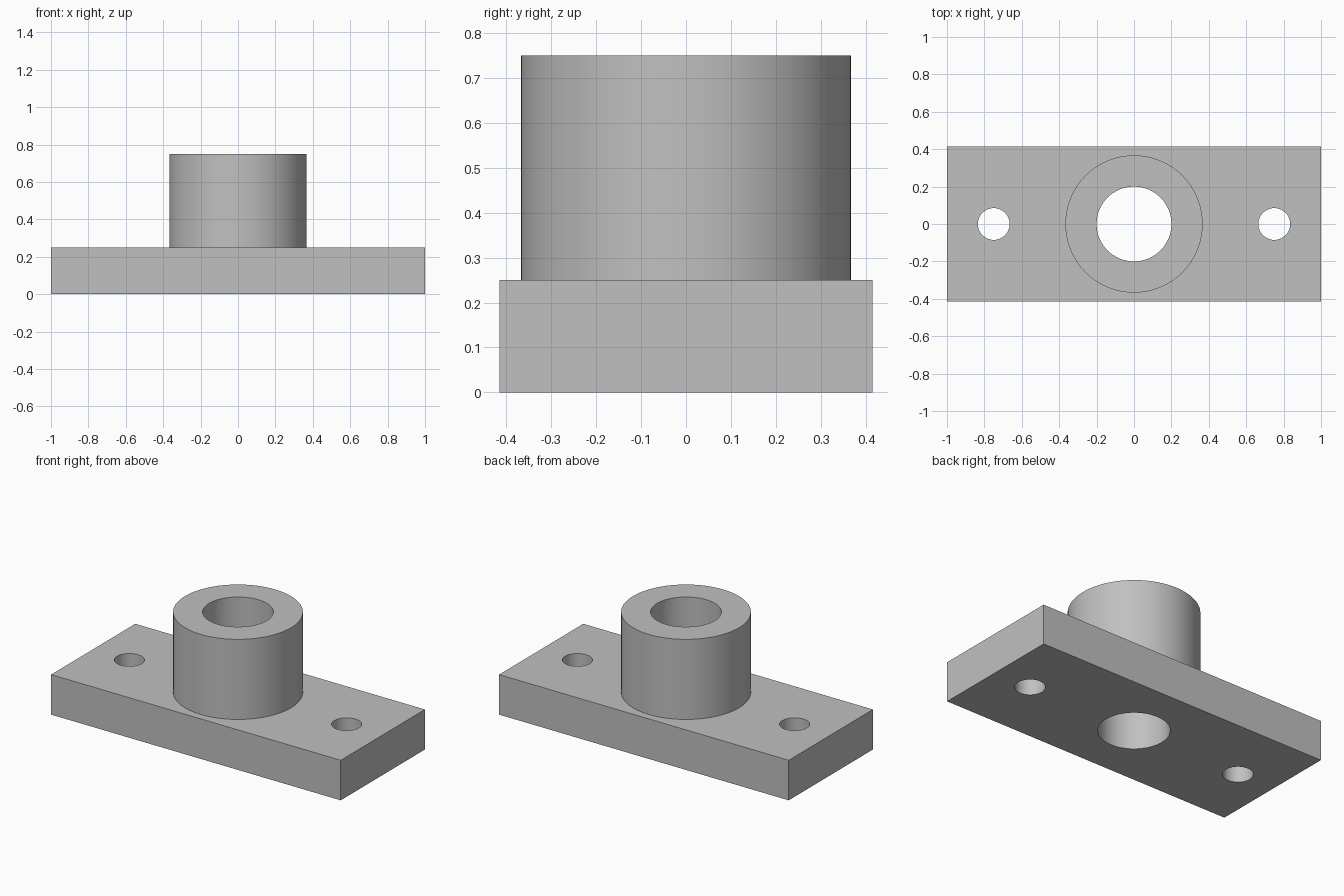
import bpy
import math

LENGTH, DEPTH, PLATE_H = 2.0, 0.83, 0.25
BOSS_R, BOSS_TOP = 0.367, 0.75
BORE_R, BOLT_R, BOLT_X = 0.2, 0.085, 0.75

default_cube = bpy.data.objects.get("Cube")
if default_cube:
    bpy.data.objects.remove(default_cube, do_unlink=True)

# Single grey finish
grey = bpy.data.materials.new("plain grey")
grey.use_nodes = True
colour = (0.53, 0.53, 0.53, 1)
grey.diffuse_color = colour
grey.node_tree.nodes["Principled BSDF"].inputs["Base Color"].default_value = colour


def cylinder(name, radius, x, z0, z1, sides=96):
    bpy.ops.mesh.primitive_cylinder_add(
        vertices=sides, radius=radius, depth=z1 - z0, location=(x, 0, (z0 + z1) / 2))
    obj = bpy.context.object
    obj.name = name
    obj.data.materials.append(grey)
    return obj


def combine(target, tool, operation):
    """Apply a boolean to the target and discard the tool."""
    mod = target.modifiers.new(tool.name, "BOOLEAN")
    mod.operation = operation
    mod.solver = "EXACT"
    mod.object = tool
    bpy.context.view_layer.objects.active = target
    bpy.ops.object.modifier_apply(modifier=mod.name)
    bpy.data.objects.remove(tool, do_unlink=True)


# Rectangular base plate
bpy.ops.mesh.primitive_cube_add(size=1, location=(0, 0, PLATE_H / 2))
flange = bpy.context.object
flange.name = "flanged_bushing"
flange.scale = (LENGTH, DEPTH, PLATE_H)
bpy.ops.object.transform_apply(location=True, rotation=False, scale=True)
flange.data.materials.append(grey)

# Central boss, rooted inside the plate
combine(flange, cylinder("boss", BOSS_R, 0, PLATE_H / 2, BOSS_TOP), "UNION")

# Through bore and the two bolt holes
combine(flange, cylinder("bore", BORE_R, 0, -0.1, BOSS_TOP + 0.1), "DIFFERENCE")
for side in (-1, 1):
    combine(flange, cylinder("bolt_hole", BOLT_R, side * BOLT_X, -0.1, PLATE_H + 0.1, 64),
            "DIFFERENCE")

# Smooth round walls, crisp rims
bpy.ops.object.select_all(action="DESELECT")
flange.select_set(True)
bpy.context.view_layer.objects.active = flange
bpy.ops.object.shade_smooth_by_angle(angle=math.radians(30))
